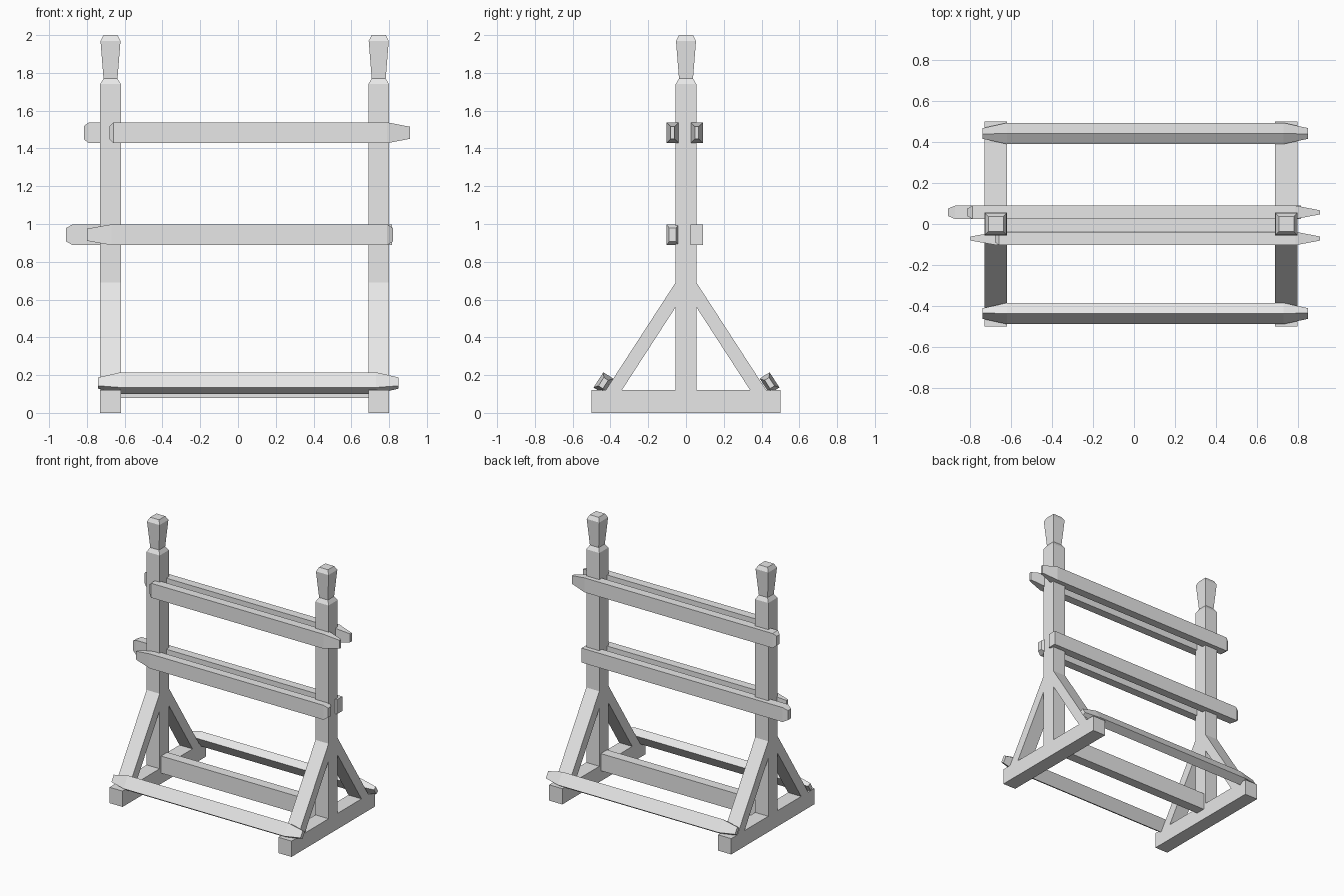
import bpy, bmesh, math
from mathutils import Matrix, Vector

cube = bpy.data.objects.get("Cube")
if cube:
    bpy.data.objects.remove(cube, do_unlink=True)

grey = bpy.data.materials.new("plain grey")
grey.use_nodes = True
grey.diffuse_color = (0.8, 0.8, 0.8, 1)
grey.node_tree.nodes["Principled BSDF"].inputs["Base Color"].default_value = (0.8, 0.8, 0.8, 1)


def loft(name, rings, matrix=None):
    """Join matching rings of points into a closed solid."""
    bm = bmesh.new()
    loops = [[bm.verts.new(p) for p in ring] for ring in rings]
    n = len(loops[0])
    bm.faces.new(loops[0])
    bm.faces.new(loops[-1])
    for a, b in zip(loops, loops[1:]):
        for i in range(n):
            j = (i + 1) % n
            bm.faces.new((a[i], a[j], b[j], b[i]))
    if matrix:
        bm.transform(matrix)
    bmesh.ops.recalc_face_normals(bm, faces=bm.faces[:])
    mesh = bpy.data.meshes.new(name)
    bm.to_mesh(mesh)
    bm.free()
    mesh.materials.append(grey)
    obj = bpy.data.objects.new(name, mesh)
    bpy.context.collection.objects.link(obj)
    return obj


CORNERS = ((-1, -1), (1, -1), (1, 1), (-1, 1))
LONG = (0.3, 0.58)    # end size of a long pointed tip
SHORT = (0.55, 0.65)  # end size of a blunt tip
FLAT = (1, 1)


def rail(name, y, z, size, left, right, tilt=0):
    """Beam along x; each end is (tip x, shoulder x, tip scale)."""
    sections = [(left[0], left[2]), (left[1], FLAT), (right[1], FLAT), (right[0], right[2])]
    rings = [[(x, a * size[0] / 2 * s[0], b * size[1] / 2 * s[1]) for a, b in CORNERS]
             for x, s in sections]
    place = Matrix.Translation((0, y, z)) @ Matrix.Rotation(tilt, 4, 'X')
    return loft(name, rings, place)


def slab(name, profile, x, half=0.055):
    """Extrude a y-z profile along x."""
    return loft(name, [[(x + s * half, y, z) for y, z in profile] for s in (-1, 1)])


# Two end frames: foot, post with shaped head, and a pair of braces
POST = [(0, 0.055), (1.74, 0.055), (1.77, 0.037), (1.97, 0.053), (2.0, 0.037)]
for side, x in (("right", -0.675), ("left", 0.745)):
    slab(side + "_foot", [(-0.5, 0), (0.5, 0), (0.5, 0.12), (-0.5, 0.12)], x)
    loft(side + "_post", [[(x + a * r, b * r, z) for a, b in CORNERS] for z, r in POST])
    for end, s in (("front", -1), ("back", 1)):
        slab(f"{side}_{end}_brace",
             [(s * 0.055, 0.69), (s * 0.425, 0.12), (s * 0.34, 0.12), (s * 0.055, 0.56)], x)

# Centre stretcher between the posts
rail("stretcher", 0, 0.145, (0.075, 0.13), (-0.7, -0.69, FLAT), (0.77, 0.76, FLAT))

# Low rails lying against the sloped braces
slope = math.atan2(0.285, 0.44)
for end, y, s in (("front", -0.4375, -1), ("back", 0.4425, 1)):
    rail(f"low_{end}_rail", y, 0.158, (0.062, 0.096),
         (-0.74, -0.62, (0.45, 0.55)), (0.85, 0.73, (0.45, 0.55)), s * slope)

# Paired upper rails on both faces of the posts
BAR = (0.065, 0.11)
rail("middle_front_rail", -0.071, 0.943, BAR, (-0.80, -0.67, LONG), (0.82, 0.79, SHORT))
rail("middle_back_rail", 0.057, 0.943, BAR, (-0.91, -0.875, SHORT), (0.815, 0.80, FLAT))
rail("top_front_rail", -0.071, 1.483, BAR, (-0.68, -0.66, SHORT), (0.91, 0.79, LONG))
rail("top_back_rail", 0.057, 1.483, BAR, (-0.815, -0.79, SHORT), (0.91, 0.79, LONG))
